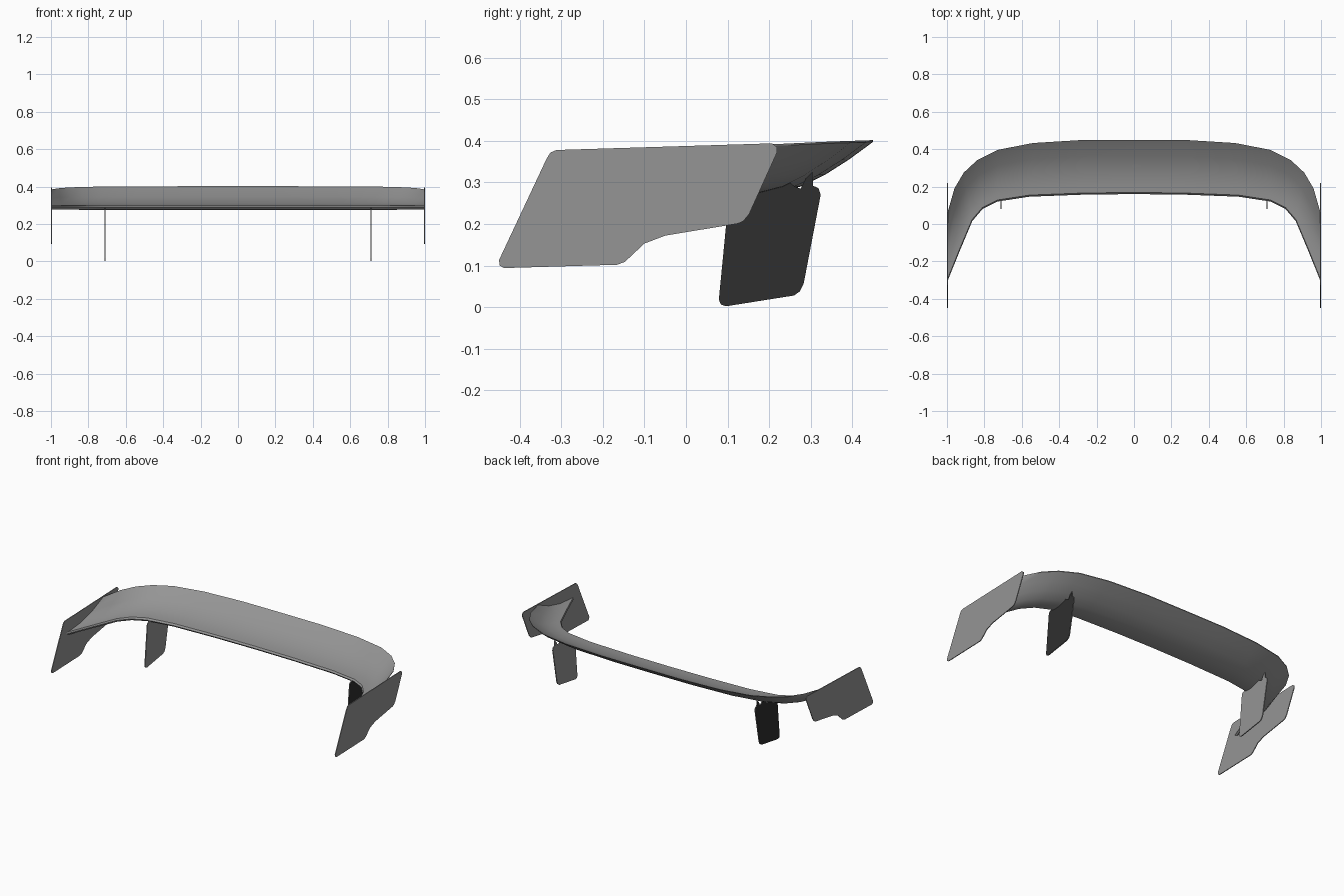
import bpy, bmesh, math
from mathutils import Vector

if "Cube" in bpy.data.objects:
    bpy.data.objects.remove(bpy.data.objects["Cube"])


def material(name, value):
    m = bpy.data.materials.new(name)
    m.use_nodes = True
    m.diffuse_color = (value, value, value, 1)
    m.node_tree.nodes["Principled BSDF"].inputs["Base Color"].default_value = m.diffuse_color
    return m


GREY = material("grey", 0.3)
DARK = material("dark grey", 0.028)


def finish(name, bm, mats):
    bmesh.ops.recalc_face_normals(bm, faces=bm.faces)
    mesh = bpy.data.meshes.new(name)
    bm.to_mesh(mesh)
    bm.free()
    for m in mats:
        mesh.materials.append(m)
    obj = bpy.data.objects.new(name, mesh)
    bpy.context.collection.objects.link(obj)
    return obj


def plate(name, outline, x, thickness, outer):
    """Thin upright plate whose outer face is at x; its outer face takes its own colour."""
    side = math.copysign(1, x)
    bm = bmesh.new()
    face = bm.faces.new([bm.verts.new((x, y, z)) for y, z in outline])
    grown = bmesh.ops.extrude_face_region(bm, geom=[face], use_keep_orig=True)
    moved = [v for v in grown["geom"] if isinstance(v, bmesh.types.BMVert)]
    bmesh.ops.translate(bm, verts=moved, vec=(-side * thickness, 0, 0))
    bmesh.ops.recalc_face_normals(bm, faces=bm.faces)
    for f in bm.faces:
        f.material_index = 1 if f.normal.x * side > 0.9 else 0
    return finish(name, bm, [GREY, outer])


# Wing: an aerofoil section lofted between the leading and trailing edges
leading = [(0, .16), (.27, .157), (.56, .146), (.73, .12), (.81, .08),
           (.865, .015), (.93, -.14), (.997, -.305)]
trailing = [(0, .45), (.28, .449), (.54, .433), (.73, .396), (.84, .34),
            (.91, .275), (.96, .19), (.997, .06)]
trail_z = [.402, .402, .401, .4, .398, .395, .391, .385]
section = [(0, 0), (.03, .09), (.15, .11), (.4, .2), (.7, .5), (1, 1),
           (1, .96), (.8, .58), (.6, .25), (.4, .0), (.2, -.13), (.05, -.12)]
LEAD_Z = .29

stations = list(zip(leading, trailing, trail_z))
bm = bmesh.new()
rings = []
for side, part in ((-1, stations[:0:-1]), (1, stations)):
    for lead, trail, top in part:
        a, b = Vector(lead), Vector(trail)
        ring = []
        for t, h in section:
            p = a.lerp(b, t)
            ring.append(bm.verts.new((side * p.x, p.y, LEAD_Z + h * (top - LEAD_Z))))
        rings.append(ring)
for r, s in zip(rings, rings[1:]):
    for i in range(len(section)):
        j = (i + 1) % len(section)
        bm.faces.new((r[i], r[j], s[j], s[i]))
bm.faces.new(rings[0])
bm.faces.new(rings[-1])
wing = finish("wing", bm, [GREY])
bpy.ops.object.select_all(action="DESELECT")
wing.select_set(True)
bpy.context.view_layer.objects.active = wing
bpy.ops.object.shade_smooth_by_angle(angle=math.radians(35))

# End plates and supports, one of each per side
end_outline = [(-.45, .113), (-.448, .1), (-.438, .094), (-.165, .102), (-.147, .109),
               (-.1, .153), (-.05, .172), (.125, .201), (.138, .207), (.152, .224),
               (.219, .372), (.219, .385), (.207, .394), (-.312, .378), (-.326, .372),
               (-.335, .358)]
support_outline = [(.079, .018), (.084, .006), (.096, .002), (.26, .028), (.274, .038),
                   (.283, .056), (.324, .27), (.319, .286), (.306, .292), (.304, .325),
                   (.288, .31), (.276, .285), (.262, .29), (.25, .3), (.13, .29),
                   (.104, .275)]
for side, label in ((1, "left"), (-1, "right")):
    plate("end_plate_" + label, end_outline, side, .005, GREY)
    plate("support_" + label, support_outline, side * .714, .006, DARK)
